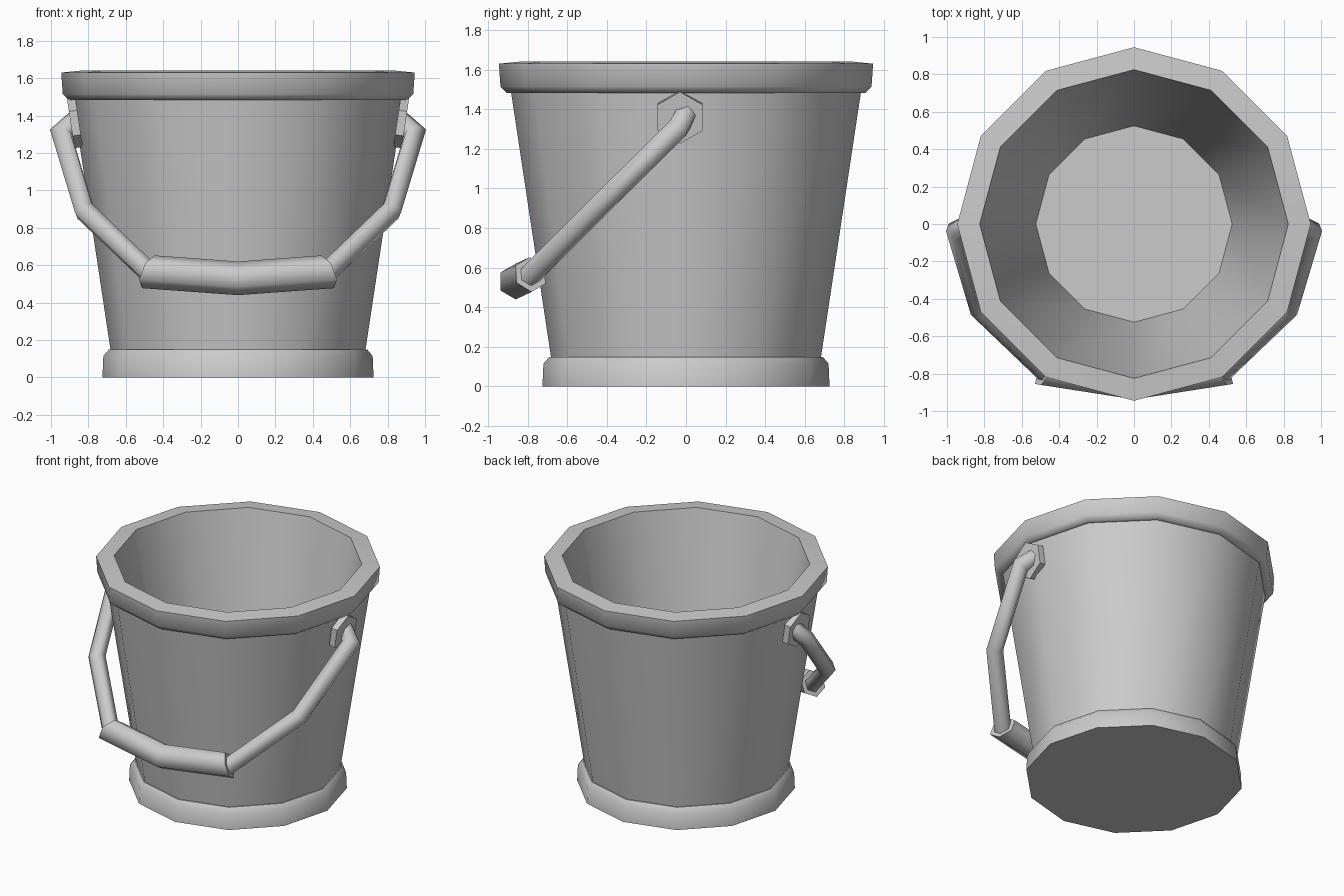
import bpy, bmesh, math
from mathutils import Vector, Matrix

if "Cube" in bpy.data.objects:
    bpy.data.objects.remove(bpy.data.objects["Cube"])


def finish(bm, name, angle):
    bmesh.ops.recalc_face_normals(bm, faces=bm.faces)
    me = bpy.data.meshes.new(name)
    bm.to_mesh(me)
    bm.free()
    ob = bpy.data.objects.new(name, me)
    bpy.context.collection.objects.link(ob)
    bpy.ops.object.select_all(action='DESELECT')
    ob.select_set(True)
    bpy.context.view_layer.objects.active = ob
    bpy.ops.object.shade_smooth_by_angle(angle=math.radians(angle))
    return ob


def bridge(bm, a, b):
    n = len(a)
    for i in range(n):
        bm.faces.new((a[i], a[(i + 1) % n], b[(i + 1) % n], b[i]))


def mirror_x(ob):
    m = ob.modifiers.new("mirror", 'MIRROR')
    m.use_axis[0] = True
    m.merge_threshold = 0.0005


# Bucket body: 12-sided lathe from outer base up over the rim and down to the floor
profile = [(0.725, 0), (0.72, 0.115), (0.69, 0.15), (0.682, 0.15),
           (0.883, 1.483), (0.906, 1.483), (0.937, 1.515), (0.945, 1.63),
           (0.825, 1.642), (0.525, 0.10)]
bm = bmesh.new()
rings = [[bm.verts.new((r * math.cos(math.tau * i / 12), r * math.sin(math.tau * i / 12), z))
          for i in range(12)] for r, z in profile]
for a, b in zip(rings, rings[1:]):
    bridge(bm, a, b)
bm.faces.new(rings[0])
bm.faces.new(rings[-1])
finish(bm, "bucket_body", 50)

# Hexagonal handle mounts, tilted to follow the wall
bm = bmesh.new()
place = (Matrix.Translation((0.872, -0.03, 1.36))
         @ Matrix.Rotation(math.radians(90 + 8.6), 4, 'Y'))
bmesh.ops.create_cone(bm, cap_ends=True, segments=6, radius1=0.132, radius2=0.132, depth=0.045,
                      matrix=place @ Matrix.Rotation(math.radians(0), 4, 'Z'))
# put a hexagon corner at the top
top = max(bm.verts, key=lambda v: v.co.z).co.copy()
if abs(top.y + 0.03) > 0.02:
    bmesh.ops.transform(bm, matrix=place @ Matrix.Rotation(math.radians(30), 4, 'Z')
                        @ place.inverted(), verts=bm.verts)
mirror_x(finish(bm, "handle_mount", 30))


# Six-sided tube with mitred bends, swept from the centre of the grip outwards
path = [Vector(p) for p in [(0, -0.86, 0.53), (0.48, -0.785, 0.565), (0.82, -0.46, 0.89),
                            (0.945, -0.04, 1.305), (0.865, 0.0, 1.375)]]
GRIP, ROD = 0.09, 0.058
dirs = [(b - a).normalized() for a, b in zip(path, path[1:])]
normals = [Vector((1, 0, 0))] + [(a + b).normalized() for a, b in zip(dirs, dirs[1:])] + [dirs[-1]]
shape = [Vector((0, math.sin(math.tau * i / 6), math.cos(math.tau * i / 6))) for i in range(6)]
offsets = [shape]
for d, n in zip(dirs, normals[1:]):
    offsets.append([o - d * (o.dot(n) / d.dot(n)) for o in offsets[-1]])


def ring(bm, i, r):
    return [bm.verts.new(path[i] + o * r) for o in offsets[i]]


# Grip
bm = bmesh.new()
a, b = ring(bm, 0, GRIP), ring(bm, 1, GRIP)
bridge(bm, a, b)
bm.faces.new(b)
mirror_x(finish(bm, "handle_grip", 65))

# Rods from the grip up to the mounts
bm = bmesh.new()
rings = [ring(bm, i, ROD) for i in range(1, 5)]
for a, b in zip(rings, rings[1:]):
    bridge(bm, a, b)
bm.faces.new(rings[0])
bm.faces.new(rings[-1])
mirror_x(finish(bm, "handle_rod", 65))

# The half grip is open at the centre, so make its outward direction explicit
me = bpy.data.objects["handle_grip"].data
side = me.polygons[0]
mid = path[0].lerp(path[1], 0.5)
if side.normal.dot(side.center - mid) < 0:
    me.flip_normals()
